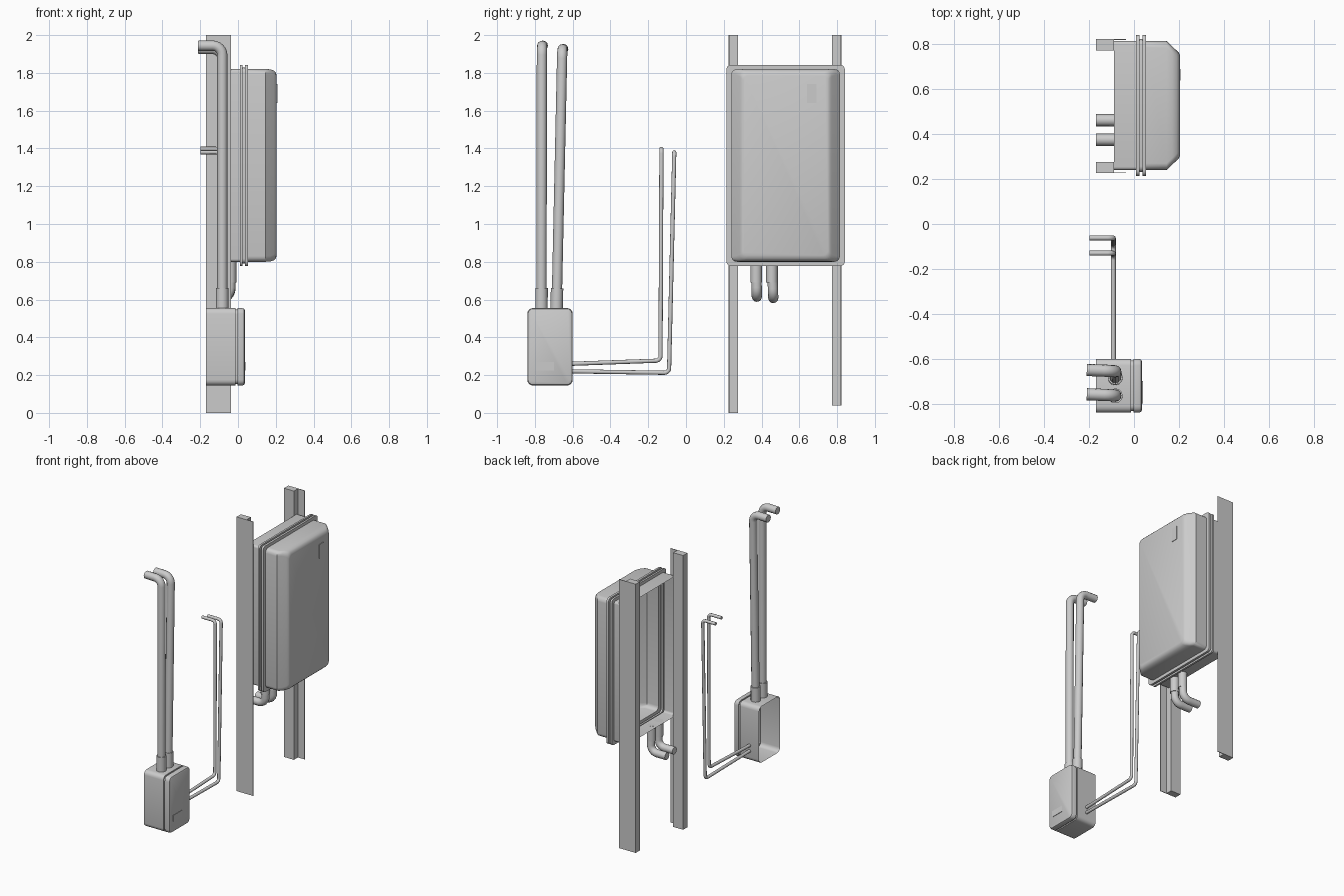
import bpy, bmesh, math
from mathutils import Vector

if "Cube" in bpy.data.objects:
    bpy.data.objects.remove(bpy.data.objects["Cube"])


def finish(name, bm, angle=35):
    bmesh.ops.recalc_face_normals(bm, faces=bm.faces[:])
    me = bpy.data.meshes.new(name)
    bm.to_mesh(me)
    bm.free()
    ob = bpy.data.objects.new(name, me)
    bpy.context.collection.objects.link(ob)
    smooth(ob, angle)
    return ob


def smooth(ob, angle=35):
    bpy.ops.object.select_all(action='DESELECT')
    ob.select_set(True)
    bpy.context.view_layer.objects.active = ob
    bpy.ops.object.shade_smooth_by_angle(angle=math.radians(angle))


def ring(x, y0, y1, z0, z1, r, n=4):
    """Rounded rectangle in the plane x."""
    corners = [(y1 - r, z1 - r, 0), (y0 + r, z1 - r, 90),
               (y0 + r, z0 + r, 180), (y1 - r, z0 + r, 270)]
    return [(x, cy + r * math.cos(math.radians(a + 90 * i / n)),
             cz + r * math.sin(math.radians(a + 90 * i / n)))
            for cy, cz, a in corners for i in range(n + 1)]


def shell(name, y0, y1, z0, z1, sections):
    """Open-backed cover lofted along x; sections are (x, y inset, z inset, corner radius)."""
    bm = bmesh.new()
    rings = [[bm.verts.new(p) for p in ring(x, y0 + iy, y1 - iy, z0 + iz, z1 - iz, r)]
             for x, iy, iz, r in sections]
    for a, b in zip(rings, rings[1:]):
        for i in range(len(a)):
            j = (i + 1) % len(a)
            bm.faces.new((a[i], a[j], b[j], b[i]))
    bm.faces.new(rings[-1])
    return finish(name, bm)


def box(name, lo, hi):
    bm = bmesh.new()
    bmesh.ops.create_cube(bm, size=1)
    for v in bm.verts:
        v.co = [lo[i] + (v.co[i] + 0.5) * (hi[i] - lo[i]) for i in range(3)]
    return finish(name, bm)


def tube(name, pts, radius, bend=0.05, steps=6):
    """Round pipe through pts with filleted corners."""
    p = [Vector(q) for q in pts]
    path = [p[0]]
    for a, b, c in zip(p, p[1:], p[2:]):
        s = b + (a - b).normalized() * bend
        e = b + (c - b).normalized() * bend
        for i in range(steps + 1):
            # circular-like arc from s to e around the inner corner
            t = math.pi / 2 * i / steps
            o = s + e - b
            path.append(o + (s - o) * math.cos(t) + (e - o) * math.sin(t))
    path.append(p[-1])
    cu = bpy.data.curves.new(name, 'CURVE')
    cu.dimensions = '3D'
    cu.bevel_depth = radius
    cu.bevel_resolution = 4
    cu.use_fill_caps = True
    sp = cu.splines.new('POLY')
    sp.points.add(len(path) - 1)
    for k, q in zip(sp.points, path):
        k.co = (*q, 1)
    ob = bpy.data.objects.new(name, cu)
    bpy.context.collection.objects.link(ob)
    bpy.ops.object.select_all(action='DESELECT')
    ob.select_set(True)
    bpy.context.view_layer.objects.active = ob
    bpy.ops.object.convert(target='MESH')
    smooth(bpy.context.view_layer.objects.active, 40)


# Large cabinet: plain rear, two rim flanges, tapered front
shell("large_cabinet", 0.24, 0.815, 0.80, 1.82, [
    (-0.09, 0, 0, 0.015), (0.01, 0, 0, 0.015),
    (0.01, -0.026, -0.023, 0.025), (0.024, -0.026, -0.023, 0.025),
    (0.024, -0.008, -0.008, 0.025), (0.038, -0.008, -0.008, 0.025),
    (0.038, -0.026, -0.023, 0.025), (0.054, -0.026, -0.023, 0.025),
    (0.054, 0, 0, 0.03), (0.145, 0, 0, 0.03), (0.17, 0.024, 0.001, 0.03),
    (0.19, 0.043, 0.008, 0.03), (0.2, 0.053, 0.018, 0.03), (0.205, 0.063, 0.034, 0.025)])
box("cabinet_badge", (0.203, 0.64, 1.64), (0.208, 0.69, 1.74))

# Small wall box with a groove behind its front cover
shell("small_box", -0.84, -0.60, 0.145, 0.555, [
    (-0.17, 0, 0, 0.03), (-0.014, 0, 0, 0.03), (-0.014, 0.008, 0.008, 0.025),
    (-0.003, 0.008, 0.008, 0.025), (-0.003, 0, 0, 0.03), (0.022, 0, 0, 0.03),
    (0.032, 0.004, 0.004, 0.027), (0.036, 0.012, 0.012, 0.02)])
box("box_badge", (0.035, -0.80, 0.225), (0.039, -0.70, 0.27))

# Mounting posts: channel plus thin outer flange
for tag, y0, y1, z0, outer in (("left", 0.226, 0.276, 0.0, 0.226),
                               ("right", 0.773, 0.823, 0.04, 0.819)):
    box(f"post_{tag}", (-0.17, y0, z0), (-0.09, y1, 2))
    box(f"post_flange_{tag}", (-0.092, outer, z0), (-0.036, outer + 0.004, 2))

# Tall pipes rising from the small box, with sockets
for i, (yb, yt, zt) in enumerate(((-0.765, -0.763, 1.944), (-0.685, -0.655, 1.926)), 1):
    tube(f"tall_pipe_{i}", [(-0.083, yb, 0.55), (-0.083, yt, zt), (-0.21, yt + 0.005, zt)], 0.027)
    tube(f"tall_pipe_socket_{i}", [(-0.083, yb, 0.55),
                                   (-0.083, yb + (yt - yb) * 0.08, 0.66)], 0.033)

# Thin pipes leaving the side of the small box
for i, (za, zb, ya, yb, zt) in enumerate(((0.26, 0.277, -0.135, -0.13, 1.398),
                                         (0.22, 0.212, -0.09, -0.062, 1.38)), 1):
    tube(f"thin_pipe_{i}", [(-0.092, -0.605, za), (-0.092, ya, zb),
                            (-0.092, yb, zt), (-0.198, yb, zt)], 0.011, 0.025)

# Elbow pipes beneath the cabinet, with sockets
for i, (ya, yb, z) in enumerate(((0.372, 0.375, 0.615), (0.455, 0.462, 0.608)), 1):
    tube(f"elbow_pipe_{i}", [(-0.04, ya, 0.80), (-0.04, yb, z), (-0.17, yb, z)], 0.027, 0.05)
    tube(f"elbow_socket_{i}", [(-0.04, ya, 0.80), (-0.04, ya, 0.69)], 0.031)
